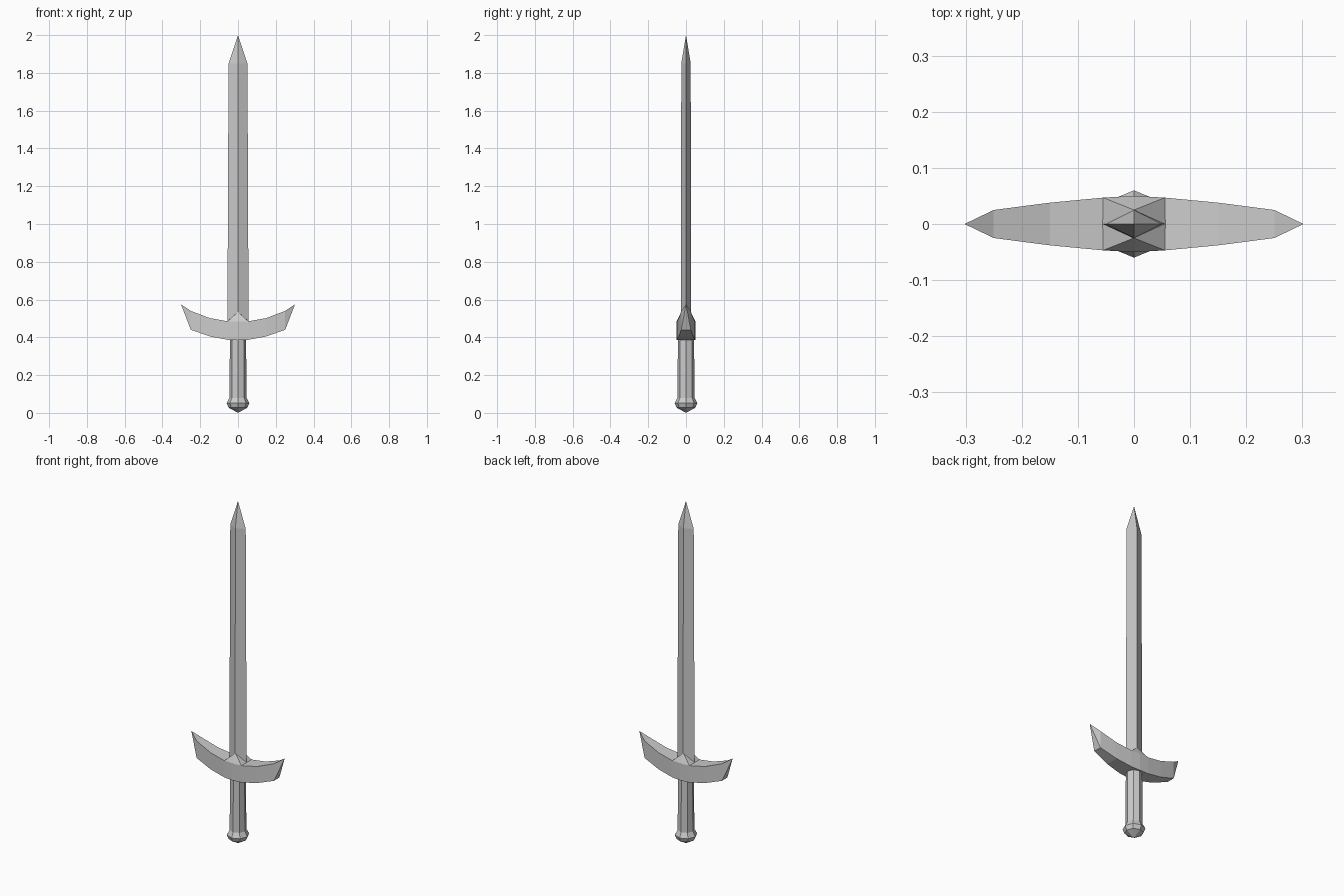
import bpy, bmesh, math

if "Cube" in bpy.data.objects:
    bpy.data.objects.remove(bpy.data.objects["Cube"])


def make_object(name, bm, mirror=None):
    bmesh.ops.recalc_face_normals(bm, faces=bm.faces)
    mesh = bpy.data.meshes.new(name)
    bm.to_mesh(mesh)
    bm.free()
    obj = bpy.data.objects.new(name, mesh)
    bpy.context.collection.objects.link(obj)
    if mirror:
        mod = obj.modifiers.new("Mirror", 'MIRROR')
        mod.use_axis = mirror
    return obj


def loft(name, rings, start=None, end=None, mirror=None):
    """Bridge rings of points, closing each end with a point if given."""
    bm = bmesh.new()
    loops = [[bm.verts.new(p) for p in ring] for ring in rings]
    n = len(loops[0])
    for a, b in zip(loops, loops[1:]):
        for i in range(n):
            j = (i + 1) % n
            bm.faces.new((a[i], a[j], b[j], b[i]))
    for loop, point in ((loops[0], start), (loops[-1], end)):
        if point:
            v = bm.verts.new(point)
            for i in range(n):
                bm.faces.new((loop[i], loop[(i + 1) % n], v))
    return make_object(name, bm, mirror)


def diamond(w, t, z):
    return [(w, 0, z), (0, t, z), (-w, 0, z), (0, -t, z)]


def octagon(r, z):
    return [(r * math.cos(i * math.pi / 4), r * math.sin(i * math.pi / 4), z)
            for i in range(8)]


# Blade: tapered diamond section with a pointed tip
loft("blade", [diamond(0.056, 0.026, 0.47), diamond(0.05, 0.025, 1.85)],
     end=(0, 0, 2.0))

# Crossguard: curved half (x, half depth, bottom, top), mirrored
sections = [(0, 0.05, 0.385, 0.485), (0.055, 0.047, 0.387, 0.485),
            (0.15, 0.038, 0.405, 0.502), (0.25, 0.025, 0.44, 0.54)]
loft("crossguard",
     [[(x, -y, lo), (x, y, lo), (x, y, hi), (x, -y, hi)]
      for x, y, lo, hi in sections],
     end=(0.302, 0, 0.575), mirror=(True, False, False))

# Collar: faceted wedges rising from the guard to the blade ridge
bm = bmesh.new()
apex, edge, corner, front = [bm.verts.new(p) for p in (
    (0, -0.025, 0.535), (0.056, 0, 0.485),
    (0.055, -0.047, 0.485), (0, -0.05, 0.485))]
bm.faces.new((apex, corner, edge))
bm.faces.new((apex, front, corner))
make_object("collar", bm, (True, True, False))

# Grip: octagonal rod
loft("grip", [octagon(0.045, 0.08), octagon(0.043, 0.39)])

# Pommel: octagonal knob with a pointed base
loft("pommel", [octagon(0.05, 0.028), octagon(0.06, 0.052), octagon(0.045, 0.08)],
     start=(0, 0, 0))
